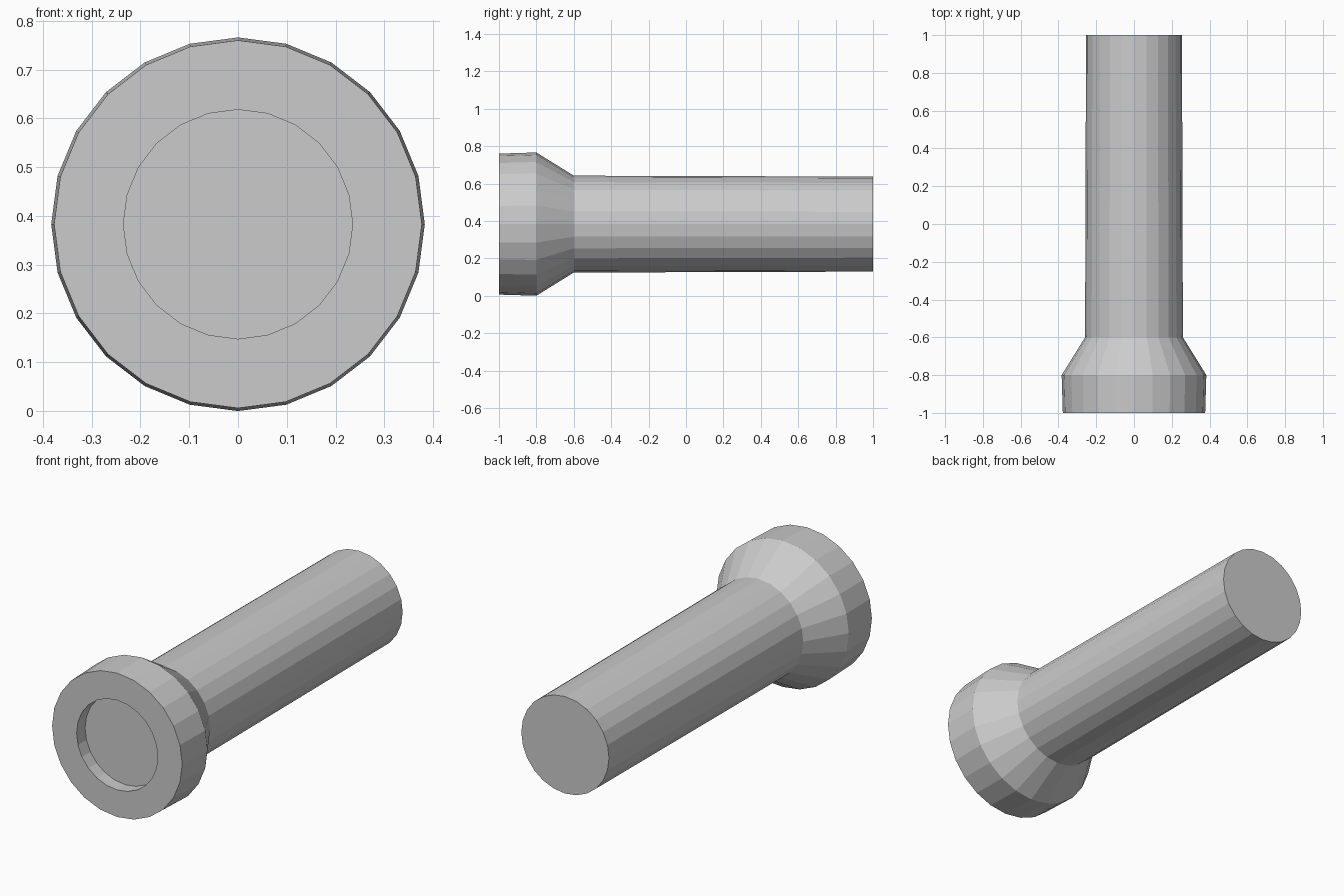
import bpy, bmesh, math

if "Cube" in bpy.data.objects:
    bpy.data.objects.remove(bpy.data.objects["Cube"])

SIDES = 24
CENTRE_Z = 0.383

# Profile as (radius, y): recess floor, recess wall, head rim, flare, shaft, end cap
PROFILE = [(0.235, -0.93), (0.235, -1.0), (0.377, -1.0), (0.383, -0.8),
           (0.259, -0.6), (0.254, 1.0)]


def lathe_y(name, profile, sides, centre_z):
    bm = bmesh.new()
    rings = []
    for radius, y in profile:
        rings.append([bm.verts.new((radius * math.sin(2 * math.pi * i / sides), y,
                                    centre_z + radius * math.cos(2 * math.pi * i / sides)))
                      for i in range(sides)])
    for a, b in zip(rings, rings[1:]):
        for i in range(sides):
            j = (i + 1) % sides
            bm.faces.new((a[i], a[j], b[j], b[i]))
    bm.faces.new(rings[0])
    bm.faces.new(rings[-1])
    bmesh.ops.recalc_face_normals(bm, faces=bm.faces)
    mesh = bpy.data.meshes.new(name)
    bm.to_mesh(mesh)
    bm.free()
    obj = bpy.data.objects.new(name, mesh)
    bpy.context.collection.objects.link(obj)
    return obj


# Flashlight body: flared head with recessed lens and a slightly tapered handle
lathe_y("flashlight_body", PROFILE, SIDES, CENTRE_Z)
